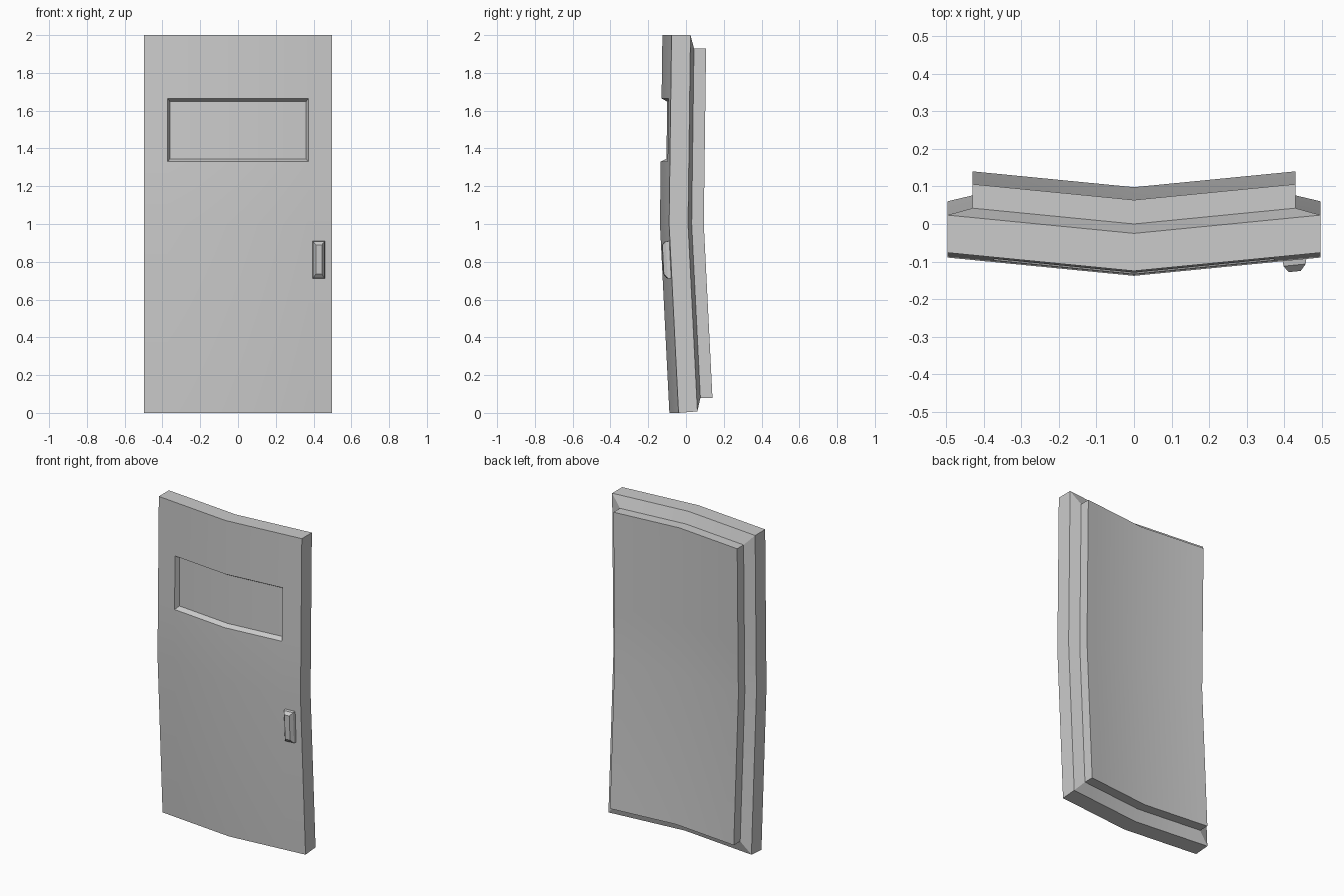
import bpy, bmesh

if "Cube" in bpy.data.objects:
    bpy.data.objects.remove(bpy.data.objects["Cube"])


def surf(x, z, off):
    """Point on the doubly bent door skin, moved back by off."""
    bend = -0.138 + (0.013 * (z - 1) if z > 1 else 0.05 * (1 - z))
    return (x, bend + 0.098 * abs(x) + off, z)


class Builder:
    def __init__(self):
        self.bm = bmesh.new()

    def quad(self, pts):
        self.bm.faces.new([self.bm.verts.new(p) for p in pts])

    def grid(self, xs, zs, off, hole=None):
        for i in range(len(xs) - 1):
            for j in range(len(zs) - 1):
                if hole and i in hole[0] and j in hole[1]:
                    continue
                a, b, c, d = xs[i], xs[i + 1], zs[j], zs[j + 1]
                self.quad([surf(a, c, off), surf(b, c, off), surf(b, d, off), surf(a, d, off)])

    def bridge(self, A, B):
        la, lb = loop(*A), loop(*B)
        for i in range(len(la)):
            k = (i + 1) % len(la)
            self.quad([la[i], la[k], lb[k], lb[i]])

    def finish(self, name):
        bmesh.ops.remove_doubles(self.bm, verts=self.bm.verts, dist=0.0005)
        bmesh.ops.recalc_face_normals(self.bm, faces=self.bm.faces)
        me = bpy.data.meshes.new(name)
        self.bm.to_mesh(me)
        self.bm.free()
        ob = bpy.data.objects.new(name, me)
        bpy.context.collection.objects.link(ob)
        return ob


def loop(xs, zs, off):
    """Closed rectangle outline following the skin."""
    pts = [(x, zs[0]) for x in xs] + [(xs[-1], z) for z in zs[1:]]
    pts += [(x, zs[-1]) for x in xs[-2::-1]] + [(xs[0], z) for z in zs[-2:0:-1]]
    return [surf(x, z, off) for x, z in pts]


# Door slab: front with window recess, sides, chamfer and raised back panel
door = Builder()
wx, wz = [-0.373, 0, 0.373], [1.33, 1.665]
outer_x, outer_z = [-0.497] + wx + [0.497], [0, 1] + wz + [2]
back_z = [0.008, 1] + wz + [2]
panel_x, panel_z = [-0.43] + wx + [0.43], [0.08, 1] + wz + [1.93]
floor_x, floor_z = [-0.36, 0, 0.36], [1.345, 1.648]

door.grid(outer_x, outer_z, 0, hole=((1, 2), (2,)))
door.bridge((wx, wz, 0), (floor_x, floor_z, 0.03))
door.grid(floor_x, floor_z, 0.03)
rings = [(outer_x, outer_z, 0), (outer_x, back_z, 0.1),
         (panel_x, panel_z, 0.126), (panel_x, panel_z, 0.19)]
for a, b in zip(rings, rings[1:]):
    door.bridge(a, b)
door.grid(panel_x, panel_z, 0.19)
ob = door.finish("door_panel")
bpy.context.view_layer.objects.active = ob
ob.select_set(True)
bpy.ops.object.shade_smooth_by_angle(angle=0.5)

# Pull handle: tapered block standing off the front
handle = Builder()
steps = [([0.395, 0.46], [0.71, 0.91], 0.005),
         ([0.398, 0.457], [0.713, 0.907], -0.018),
         ([0.412, 0.444], [0.735, 0.89], -0.036)]
for a, b in zip(steps, steps[1:]):
    handle.bridge(a, b)
handle.grid(*steps[0])
handle.grid(*steps[-1])
handle.finish("handle")
